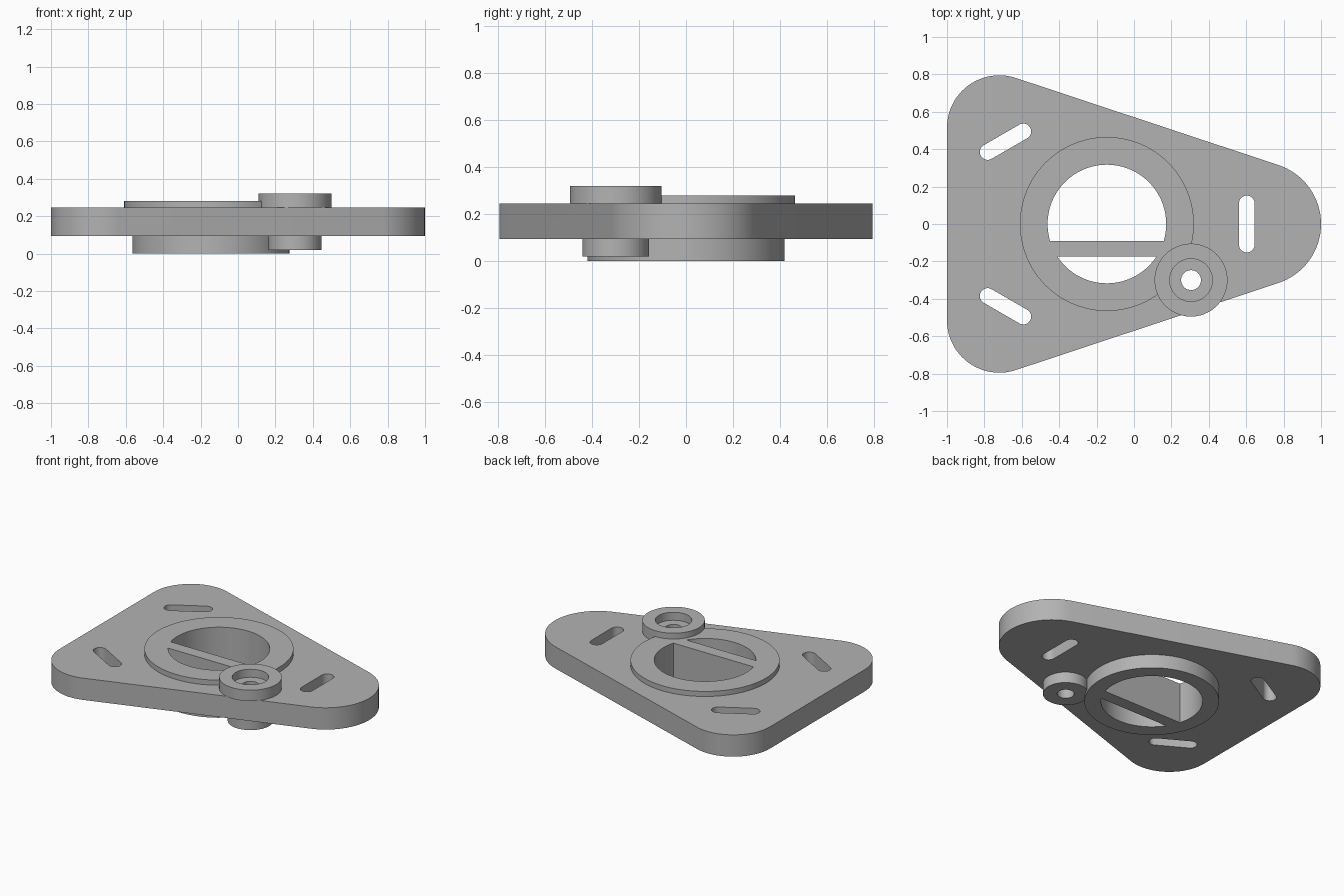
import bpy, bmesh, math

if "Cube" in bpy.data.objects:
    bpy.data.objects.remove(bpy.data.objects["Cube"])

grey = bpy.data.materials.new("light grey")
grey.diffuse_color = (0.45, 0.45, 0.45, 1)
grey.use_nodes = True
grey.node_tree.nodes["Principled BSDF"].inputs["Base Color"].default_value = grey.diffuse_color


def arc(cx, cy, r, a0, a1, n):
    """Points on an arc, angles in degrees."""
    angles = [math.radians(a0 + (a1 - a0) * i / n) for i in range(n + 1)]
    return [(cx + r * math.cos(a), cy + r * math.sin(a)) for a in angles]


def prism(name, outline, z0, z1):
    """Closed solid made by extruding an outline upwards."""
    bm = bmesh.new()
    face = bm.faces.new([bm.verts.new((x, y, z0)) for x, y in outline])
    top = bmesh.ops.extrude_face_region(bm, geom=[face])["geom"]
    verts = [v for v in top if isinstance(v, bmesh.types.BMVert)]
    bmesh.ops.translate(bm, verts=verts, vec=(0, 0, z1 - z0))
    bmesh.ops.recalc_face_normals(bm, faces=bm.faces)
    mesh = bpy.data.meshes.new(name)
    bm.to_mesh(mesh)
    bm.free()
    mesh.materials.append(grey)
    ob = bpy.data.objects.new(name, mesh)
    bpy.context.collection.objects.link(ob)
    return ob


def disc(name, cx, cy, r, z0, z1):
    return prism(name, arc(cx, cy, r, 0, 360, 96)[:-1], z0, z1)


def combine(body, other, operation):
    """Apply one boolean and remove the helper solid."""
    mod = body.modifiers.new("combine", 'BOOLEAN')
    mod.operation = operation
    mod.solver = 'EXACT'
    mod.object = other
    bpy.context.view_layer.update()
    dg = bpy.context.evaluated_depsgraph_get()
    mesh = bpy.data.meshes.new_from_object(body.evaluated_get(dg))
    body.modifiers.clear()
    body.data = mesh
    bpy.data.objects.remove(other)


# Rounded triangular plate: one large round on the right, two on the left
RR, RL, YL = 0.332, 0.28, 0.515
XR, XL = 1 - RR, -1 + RL
dx, dy = XR - XL, -YL
tangent = math.degrees(math.atan2(dy, dx) + math.acos((RL - RR) / math.hypot(dx, dy)))
outline = (arc(XR, 0, RR, -tangent, tangent, 32)
           + arc(XL, YL, RL, tangent, 180, 24)
           + arc(XL, -YL, RL, 180, 360 - tangent, 24))
body = prism("mounting_plate", outline, 0.095, 0.245)

# Raised collar and lower spigot around the main bore, and the offset boss
CX = -0.145
BX, BY = 0.305, -0.3
for part in (disc("lower_spigot", CX, 0, 0.42, 0, 0.18),
             disc("upper_collar", CX, 0, 0.465, 0.15, 0.28),
             disc("lower_boss", BX, BY, 0.142, 0.02, 0.17),
             disc("upper_boss", BX, BY, 0.195, 0.245, 0.32)):
    combine(body, part, 'UNION')

# Main bore in two segments, leaving a full-height bar between them
R = 0.317
hi = math.degrees(math.asin(-0.09 / R))
lo = math.degrees(math.asin(-0.175 / R))
cutters = [prism("bore_back", arc(CX, 0, R, hi, 180 - hi, 72), -0.1, 0.5),
           prism("bore_front", arc(CX, 0, R, -180 - lo, lo, 48), -0.1, 0.5)]

# Stepped hole through the boss
cutters += [disc("counterbore", BX, BY, 0.114, 0.265, 0.5),
            disc("boss_hole", BX, BY, 0.053, -0.1, 0.5)]

# Three rounded adjustment slots
for x, y, ang in ((0.603, 0, 90), (-0.687, 0.44, 30), (-0.687, -0.44, -30)):
    ux = 0.11 * math.cos(math.radians(ang))
    uy = 0.11 * math.sin(math.radians(ang))
    slot = (arc(x + ux, y + uy, 0.042, ang - 90, ang + 90, 16)
            + arc(x - ux, y - uy, 0.042, ang + 90, ang + 270, 16))
    cutters.append(prism("slot", slot, -0.1, 0.5))

for cutter in cutters:
    combine(body, cutter, 'DIFFERENCE')

# Smooth round walls, keep the rims sharp
bpy.ops.object.select_all(action='DESELECT')
body.select_set(True)
bpy.context.view_layer.objects.active = body
bpy.ops.object.shade_smooth_by_angle(angle=math.radians(30))
